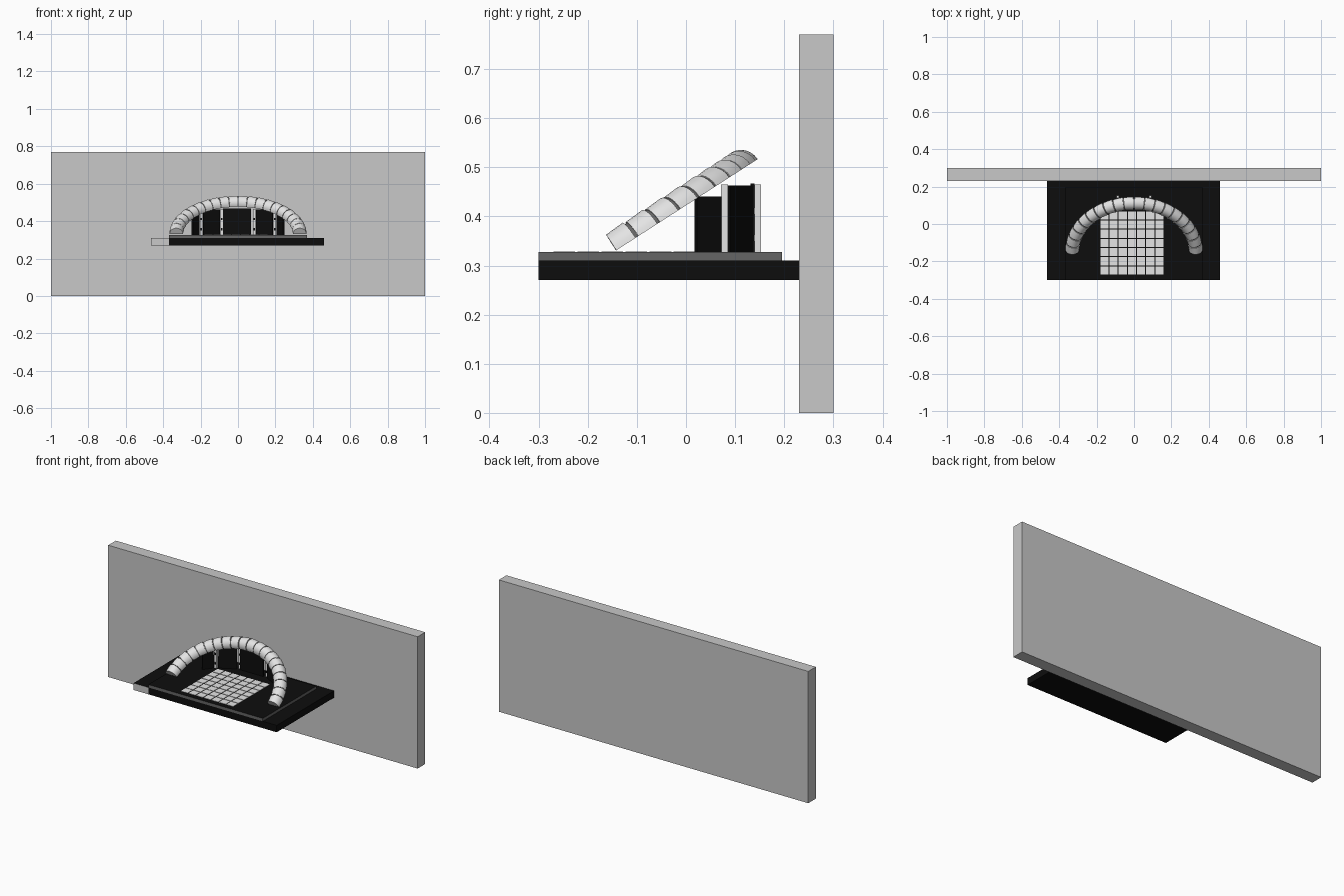
import bpy, bmesh, math
from mathutils import Vector

cube = bpy.data.objects.get("Cube")
if cube:
    bpy.data.objects.remove(cube)


def material(name, value):
    m = bpy.data.materials.new(name)
    m.use_nodes = True
    colour = (value, value, value, 1)
    m.diffuse_color = colour
    m.node_tree.nodes["Principled BSDF"].inputs["Base Color"].default_value = colour
    return m


BLACK = material("black", 0.004)
DARK = material("dark grey", 0.13)
GREY = material("wall grey", 0.58)
WHITE = material("off white", 0.78)


def finish(name, bm, mats):
    bmesh.ops.recalc_face_normals(bm, faces=bm.faces)
    mesh = bpy.data.meshes.new(name)
    bm.to_mesh(mesh)
    bm.free()
    for m in mats:
        mesh.materials.append(m)
    obj = bpy.data.objects.new(name, mesh)
    bpy.context.collection.objects.link(obj)
    return obj


def add_box(bm, lo, hi):
    verts = bmesh.ops.create_cube(bm, size=1)["verts"]
    for v in verts:
        v.co = Vector([(a + b) / 2 + c * (b - a) for a, b, c in zip(lo, hi, v.co)])


def box(name, lo, hi, mat, accent=None, direction=None):
    """Box whose faces pointing along direction take the accent material."""
    bm = bmesh.new()
    add_box(bm, lo, hi)
    bm.normal_update()
    if accent:
        for f in bm.faces:
            if f.normal.dot(Vector(direction)) > 0.9:
                f.material_index = 1
    return finish(name, bm, [mat] + ([accent] if accent else []))


def panel(name, a, b, z0, z1, thick, mat):
    """Upright panel between two floor points."""
    a, b = Vector((*a, 0)), Vector((*b, 0))
    d = (b - a).normalized()
    n = Vector((-d.y, d.x, 0)) * thick / 2
    bm = bmesh.new()
    ring = [bm.verts.new(p + Vector((0, 0, z0))) for p in (a - n, b - n, b + n, a + n)]
    face = bm.faces.new(ring)
    top = bmesh.ops.extrude_face_region(bm, geom=[face])["geom"]
    bmesh.ops.translate(bm, vec=(0, 0, z1 - z0),
                        verts=[g for g in top if isinstance(g, bmesh.types.BMVert)])
    return finish(name, bm, [mat])


# Wall and platform
box("back_wall", (-1, 0.23, 0), (1, 0.30, 0.77), GREY)
box("platform", (-0.37, -0.30, 0.27), (0.46, 0.23, 0.31), BLACK)
box("platform_end", (-0.465, -0.30, 0.27), (-0.37, 0.23, 0.31), BLACK, GREY, (0, -1, 0))
box("stage_plate", (-0.37, -0.30, 0.31), (0.37, 0.195, 0.327), DARK, BLACK, (0, 0, 1))

# Floor tiles
bm = bmesh.new()
count, pitch, gap = 7, 0.049, 0.005
for i in range(count):
    for j in range(count):
        x, y = -0.18 + i * pitch, -0.27 + j * pitch
        add_box(bm, (x, y, 0.326), (x + pitch - gap, y + pitch - gap, 0.329))
finish("floor_tiles", bm, [WHITE])

# Tilted half-tube arch
TILT = math.radians(32.8)
ALONG = Vector((0, math.cos(TILT), math.sin(TILT)))
UP = Vector((0, -math.sin(TILT), math.cos(TILT)))
FOOT = Vector((0, -0.145, 0.329))
RX, RU, TUBE = 0.33, 0.308, 0.038


def add_arch(bm, start, end, steps, r0, r1, sides=12):
    rings = []
    for k in range(steps + 1):
        t = k / steps
        a = start + (end - start) * t
        r = r0 + (r1 - r0) * t
        centre = FOOT + Vector((RX * math.cos(a), 0, 0)) + ALONG * RU * math.sin(a)
        out = Vector((math.cos(a), 0, 0)) + ALONG * math.sin(a)
        rings.append([bm.verts.new(centre + out * r * math.cos(math.pi * s / sides)
                                   + UP * r * 1.06 * math.sin(math.pi * s / sides))
                      for s in range(sides + 1)])
    for p, q in zip(rings, rings[1:]):
        for s in range(sides + 1):
            n = (s + 1) % (sides + 1)
            bm.faces.new((p[s], p[n], q[n], q[s]))
    bm.faces.new(rings[0])
    bm.faces.new(rings[-1])


def smooth(obj):
    bpy.ops.object.select_all(action="DESELECT")
    obj.select_set(True)
    bpy.context.view_layer.objects.active = obj
    bpy.ops.object.shade_smooth_by_angle(angle=math.radians(35))


bm = bmesh.new()
add_arch(bm, 0.02, math.pi - 0.02, 60, TUBE * 0.88, TUBE * 0.88)
smooth(finish("arch_core", bm, [DARK]))

bm = bmesh.new()
segments = 20
step = math.pi / segments
for i in range(segments):
    a = i * step
    # Segments flare towards the crown, alike on both arms
    flare = (0.94, 1.0) if i < segments / 2 else (1.0, 0.94)
    trim = step * 0.07
    add_arch(bm, a + trim, a + step - trim, 3, TUBE * flare[0], TUBE * flare[1])
smooth(finish("arch_segments", bm, [WHITE]))

# Backdrop screens and posts, mirrored left and right
FLOOR = 0.327
panel("centre_screen", (-0.08, 0.135), (0.07, 0.135), FLOOR, 0.467, 0.008, BLACK)
for side, s in (("left", 1), ("right", -1)):
    panel(side + "_middle_screen", (s * 0.098, 0.132), (s * 0.185, 0.086),
          FLOOR, 0.463, 0.008, BLACK)
    panel(side + "_outer_screen", (s * 0.208, 0.07), (s * 0.245, 0.02),
          FLOOR, 0.44, 0.008, BLACK)
    for name, x, y in (("inner", 0.086, 0.146), ("outer", 0.197, 0.078)):
        x *= s
        box(f"{side}_{name}_post", (x - 0.007, y - 0.007, FLOOR),
            (x + 0.007, y + 0.007, 0.465), WHITE)
        for z in (0.35, 0.405):
            box(f"{side}_{name}_post_clamp", (x - 0.004, y - 0.01, z),
                (x + 0.004, y - 0.006, z + 0.012), BLACK)
